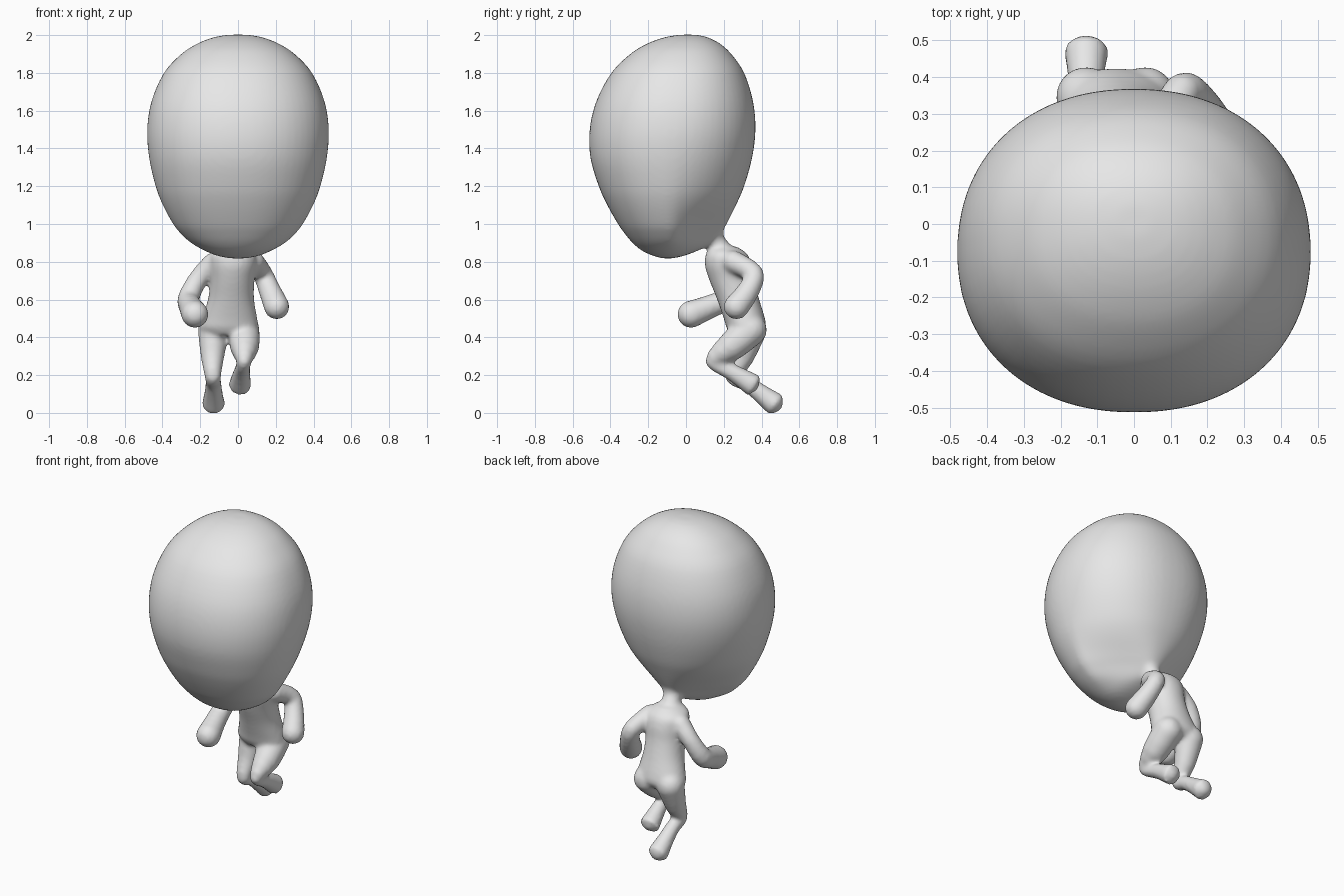
import bpy, bmesh
from math import pi, sin, cos, copysign
from mathutils import Vector, Matrix

cube = bpy.data.objects.get("Cube")
if cube:
    bpy.data.objects.remove(cube, do_unlink=True)

clay = bpy.data.materials.new("clay_grey")
clay.use_nodes = True
clay.diffuse_color = (0.8, 0.8, 0.8, 1)
clay.node_tree.nodes["Principled BSDF"].inputs["Base Color"].default_value = (0.8, 0.8, 0.8, 1)

bm = bmesh.new()
SIDES = 64


def smooth_rows(rows, steps=4):
    """Catmull-Rom interpolation of tuples."""
    out = []
    for i in range(len(rows) - 1):
        p0, p1 = rows[max(i - 1, 0)], rows[i]
        p2, p3 = rows[i + 1], rows[min(i + 2, len(rows) - 1)]
        for s in range(steps):
            t = s / steps
            out.append([b + 0.5 * t * (c - a + t * (2 * a - 5 * b + 4 * c - d + t * (3 * (b - c) + d - a)))
                        for a, b, c, d in zip(p0, p1, p2, p3)])
    return out + [list(rows[-1])]


def loft(rows, power):
    """Rings of (height, front y, back y, centre x, half width, back taper); power under 1 is boxier."""
    rings = []
    for z, front, back, cx, half, taper in smooth_rows(rows):
        cy, reach = (front + back) / 2, (back - front) / 2
        ring = []
        for k in range(SIDES):
            a = 2 * pi * (k + 0.5) / SIDES
            c, s = (copysign(abs(v) ** power, v) for v in (cos(a), sin(a)))
            x = cx + half * s * (1 - taper * max(c, 0))
            ring.append(bm.verts.new((x, cy + reach * c, z)))
        rings.append(ring)
    for low, high in zip(rings, rings[1:]):
        for k in range(SIDES):
            n = (k + 1) % SIDES
            bm.faces.new((low[k], low[n], high[n], high[k]))
    bm.faces.new(rings[0])
    bm.faces.new(rings[-1])


def limb(points, blunt=False):
    """Limb through points of (x, y, z, radius), with a round or blunt tip."""
    path = smooth_rows(points, 3)
    for x, y, z, r in path[:-1] if blunt else path:
        bmesh.ops.create_icosphere(bm, subdivisions=3, radius=r, matrix=Matrix.Translation((x, y, z)))
    for a, b in zip(path, path[1:]):
        start, end = Vector(a[:3]), Vector(b[:3])
        axis = end - start
        turn = axis.to_track_quat('Z', 'Y').to_matrix().to_4x4()
        bmesh.ops.create_cone(bm, cap_ends=True, segments=24, radius1=a[3], radius2=b[3],
                              depth=axis.length, matrix=Matrix.Translation((start + end) / 2) @ turn)


# Head: large boxy egg, narrowing at the lower back towards the neck
loft([(2.002, -0.035, 0.055, 0, 0.05, 0),
      (1.988, -0.115, 0.115, 0, 0.13, 0),
      (1.955, -0.205, 0.18, 0, 0.215, 0),
      (1.9, -0.295, 0.24, 0, 0.3, 0),
      (1.8, -0.395, 0.308, 0, 0.392, 0),
      (1.65, -0.475, 0.355, 0, 0.458, 0),
      (1.5, -0.51, 0.368, 0, 0.481, 0.01),
      (1.35, -0.506, 0.35, 0, 0.471, 0.05),
      (1.2, -0.462, 0.308, 0, 0.437, 0.14),
      (1.1, -0.417, 0.265, 0, 0.399, 0.26),
      (1.0, -0.36, 0.215, 0, 0.345, 0.5),
      (0.95, -0.325, 0.185, 0, 0.305, 0.6),
      (0.9, -0.283, 0.14, 0, 0.25, 0.55),
      (0.86, -0.235, 0.065, 0, 0.18, 0.25),
      (0.832, -0.175, -0.01, 0, 0.11, 0),
      (0.818, -0.125, -0.07, 0, 0.04, 0)], 0.92)

# Torso
loft([(0.88, 0.13, 0.27, -0.02, 0.06, 0),
      (0.84, 0.105, 0.325, -0.025, 0.12, 0),
      (0.78, 0.10, 0.35, -0.025, 0.125, 0),
      (0.70, 0.125, 0.362, -0.03, 0.117, 0),
      (0.60, 0.165, 0.388, -0.037, 0.122, 0),
      (0.50, 0.20, 0.418, -0.045, 0.147, 0),
      (0.45, 0.215, 0.422, -0.05, 0.155, 0),
      (0.41, 0.24, 0.39, -0.05, 0.11, 0)], 0.95)

# Neck
limb([(0, 0.13, 0.97, 0.07), (-0.01, 0.155, 0.91, 0.052), (-0.02, 0.19, 0.84, 0.07)])

# Left arm, elbow drawn back
limb([(0.08, 0.25, 0.80, 0.06), (0.13, 0.358, 0.738, 0.053),
      (0.167, 0.332, 0.65, 0.059), (0.205, 0.267, 0.562, 0.068)])

# Right arm, hand swung forward
limb([(-0.13, 0.24, 0.79, 0.06), (-0.21, 0.25, 0.71, 0.052), (-0.262, 0.21, 0.605, 0.058),
      (-0.25, 0.12, 0.56, 0.063), (-0.228, 0.026, 0.522, 0.073)])

# Left leg, knee raised forward
limb([(0.03, 0.345, 0.44, 0.084), (0.035, 0.24, 0.352, 0.078), (0.032, 0.14, 0.272, 0.038),
      (0.02, 0.25, 0.212, 0.046), (0.01, 0.363, 0.142, 0.062)], blunt=True)

# Right leg, foot trailing behind
limb([(-0.13, 0.345, 0.44, 0.084), (-0.135, 0.30, 0.30, 0.063), (-0.133, 0.25, 0.195, 0.044),
      (-0.13, 0.32, 0.158, 0.043), (-0.13, 0.40, 0.1, 0.05), (-0.13, 0.477, 0.042, 0.063)], blunt=True)

# One continuous skin
bmesh.ops.recalc_face_normals(bm, faces=bm.faces)
mesh = bpy.data.meshes.new("running_figure")
bm.to_mesh(mesh)
bm.free()
mesh.materials.append(clay)
figure = bpy.data.objects.new("running_figure", mesh)
bpy.context.collection.objects.link(figure)

skin = figure.modifiers.new("skin", 'REMESH')
skin.mode = 'VOXEL'
skin.voxel_size = 0.012
skin.use_smooth_shade = True
relax = figure.modifiers.new("relax", 'SMOOTH')
relax.factor = 0.5
relax.iterations = 10
